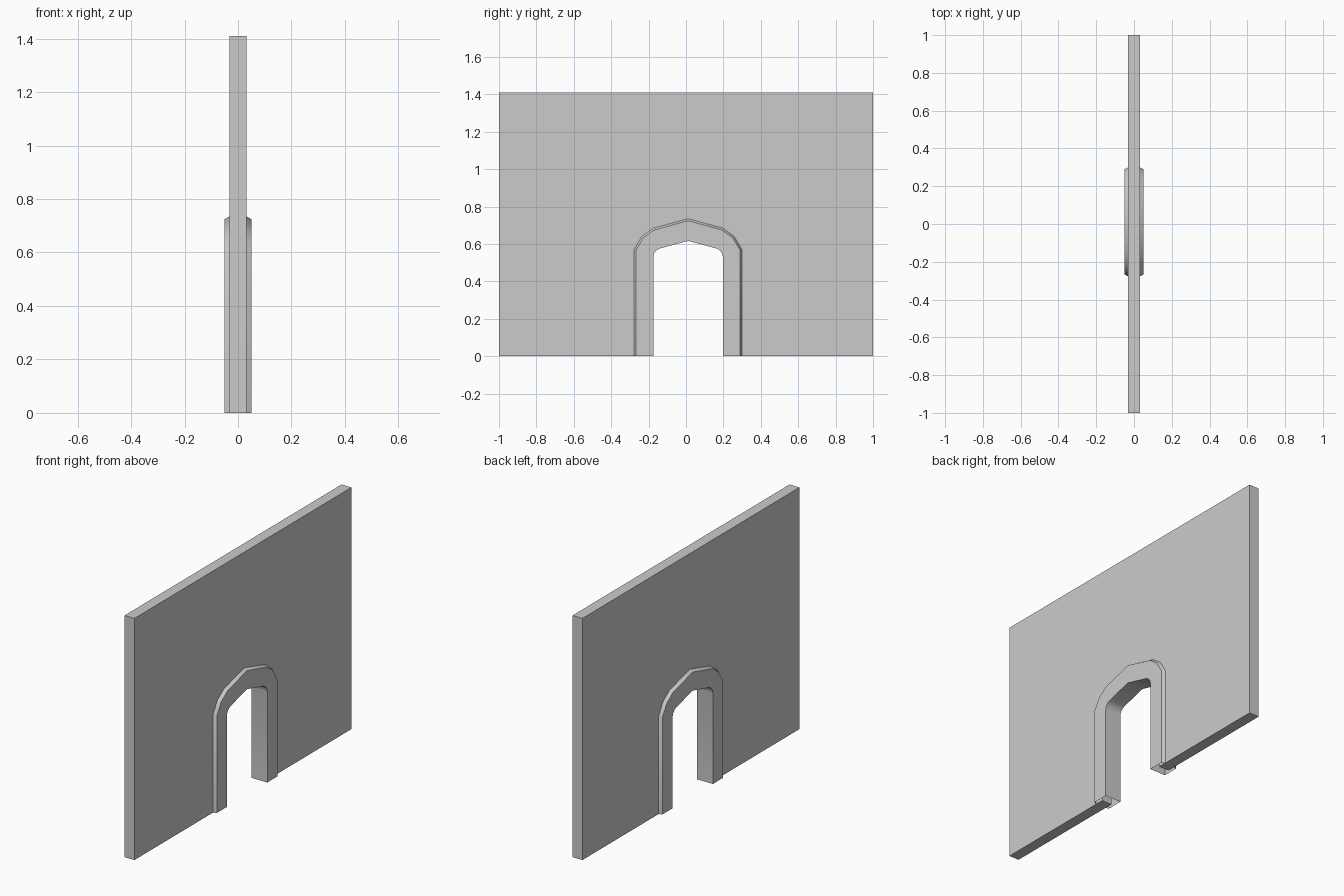
import bpy, bmesh, math

if "Cube" in bpy.data.objects:
    bpy.data.objects.remove(bpy.data.objects["Cube"])

CY = 0.011        # centre line of the doorway
WALL_X = 0.032    # half thickness of the wall
FRAME_X = 0.051   # half thickness of the door frame
TOP = 1.41


def arch(half):
    """Mirror half an arch (foot to apex) into a full left-to-right (y, z) path."""
    left = [(CY - y, z) for y, z in half]
    right = [(CY + y, z) for y, z in half[-2::-1]]
    return left + right


def make_object(name, bm):
    bmesh.ops.recalc_face_normals(bm, faces=bm.faces)
    mesh = bpy.data.meshes.new(name)
    bm.to_mesh(mesh)
    bm.free()
    ob = bpy.data.objects.new(name, mesh)
    bpy.context.collection.objects.link(ob)
    return ob


def row(bm, path, x):
    return [bm.verts.new((x, y, z)) for y, z in path]


def strip(bm, a, b):
    for i in range(len(a) - 1):
        bm.faces.new((a[i], a[i + 1], b[i + 1], b[i]))


# Wall slab, its opening edge hidden inside the frame
hole = arch([(.237, 0), (.237, .55), (.205, .61), (.155, .64), (0, .675)])
outline = [(-1, 0)] + hole + [(1, 0), (1, TOP), (-1, TOP)]
bm = bmesh.new()
front = row(bm, outline, WALL_X)
back = row(bm, outline, -WALL_X)
bm.faces.new(front)
bm.faces.new(back[::-1])
strip(bm, front + front[:1], back + back[:1])
make_object("wall", bm)

# Door frame profiles: outer edge on the wall, chamfered rim, rounded opening
base = arch([(.288, 0), (.288, .57), (.247, .64), (.187, .684), (0, .735)])
rim = arch([(.278, 0), (.278, .567), (.239, .633), (.182, .674), (0, .724)])
opening = arch([(.186, 0), (.186, .53), (.181, .551), (.168, .567),
                (.15, .576), (0, .616)])

# Door frame: a shell wrapped around the wall edge, open at the feet
bm = bmesh.new()
inner = []
for x, x_wall in ((FRAME_X, WALL_X), (-FRAME_X, -WALL_X)):
    b, r, o = row(bm, base, x_wall), row(bm, rim, x), row(bm, opening, x)
    strip(bm, b, r)
    bm.faces.new(r + o[::-1])
    inner.append(o)
strip(bm, inner[0], inner[1])
frame = make_object("door_frame", bm)

# Smooth the rounded corners, keep the chamfer edges sharp
bpy.ops.object.select_all(action='DESELECT')
frame.select_set(True)
bpy.context.view_layer.objects.active = frame
bpy.ops.object.shade_smooth_by_angle(angle=math.radians(35))
